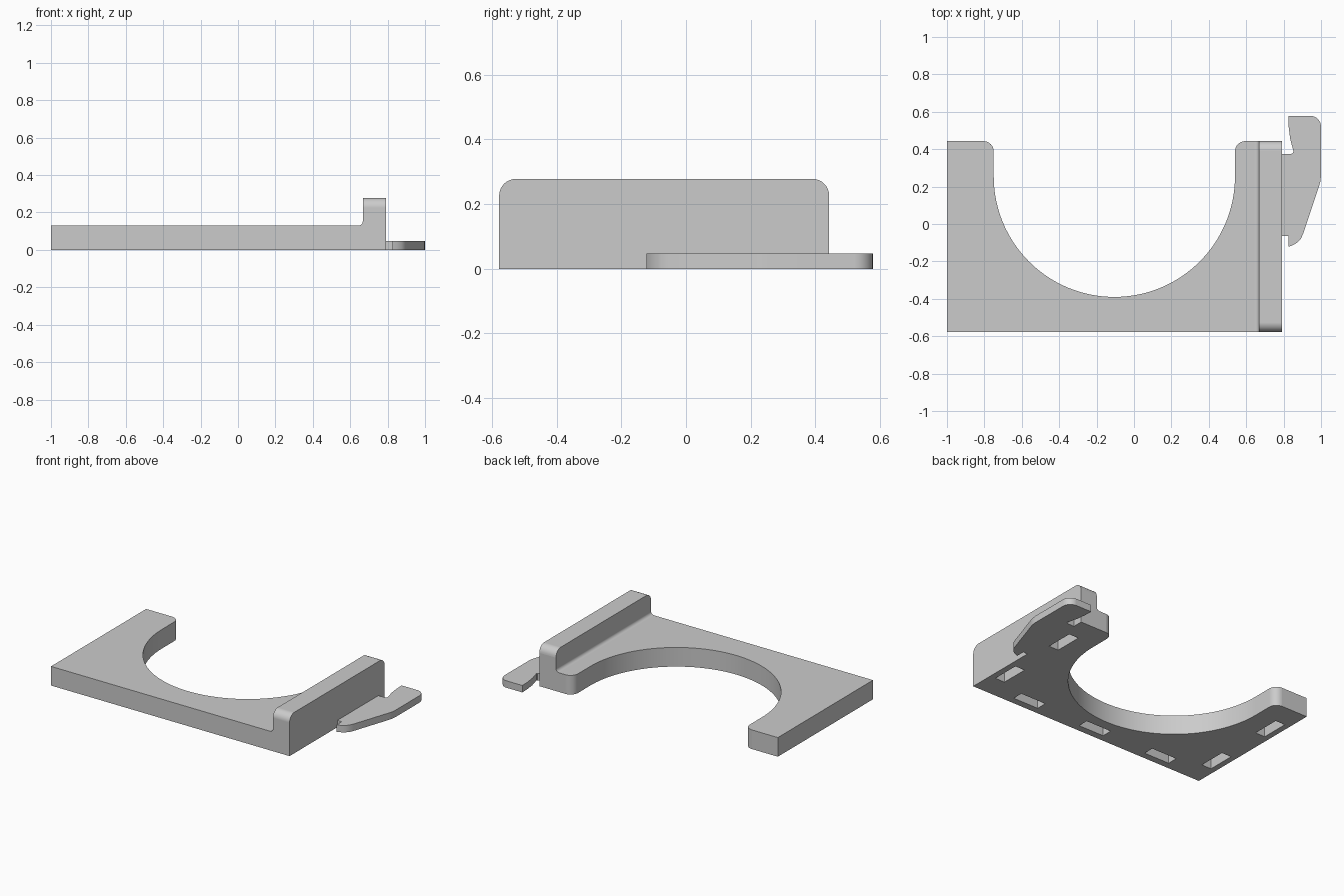
import bpy, bmesh
from math import cos, sin, radians
from mathutils import Vector

if "Cube" in bpy.data.objects:
    bpy.data.objects.remove(bpy.data.objects["Cube"])

grey = bpy.data.materials.new("plain_grey")
grey.diffuse_color = (0.6, 0.6, 0.6, 1)
grey.use_nodes = True
grey.node_tree.nodes["Principled BSDF"].inputs["Base Color"].default_value = grey.diffuse_color


def arc(cx, cy, r, a0, a1, n):
    """Points on an arc, angles in degrees."""
    return [(cx + r * cos(radians(a0 + (a1 - a0) * i / n)),
             cy + r * sin(radians(a0 + (a1 - a0) * i / n))) for i in range(n + 1)]


def prism(name, pts, axis, lo, hi):
    """Extrude a 2D outline along an axis from lo to hi."""
    place = {"x": lambda a, b, d: (d, a, b),
             "y": lambda a, b, d: (a, d, b),
             "z": lambda a, b, d: (a, b, d)}[axis]
    bm = bmesh.new()
    face = bm.faces.new([bm.verts.new(place(a, b, lo)) for a, b in pts])
    ext = bmesh.ops.extrude_face_region(bm, geom=[face])
    verts = [g for g in ext["geom"] if isinstance(g, bmesh.types.BMVert)]
    move = Vector(place(0, 0, hi - lo))
    bmesh.ops.translate(bm, verts=verts, vec=move)
    bmesh.ops.recalc_face_normals(bm, faces=bm.faces)
    mesh = bpy.data.meshes.new(name)
    bm.to_mesh(mesh)
    bm.free()
    mesh.materials.append(grey)
    obj = bpy.data.objects.new(name, mesh)
    bpy.context.collection.objects.link(obj)
    return obj


def activate(obj):
    bpy.ops.object.select_all(action="DESELECT")
    obj.select_set(True)
    bpy.context.view_layer.objects.active = obj


def cut(obj, cutter):
    """Subtract a cutter and remove it."""
    cutter.hide_render = True
    activate(obj)
    mod = obj.modifiers.new("cut", "BOOLEAN")
    mod.operation, mod.solver, mod.object = "DIFFERENCE", "EXACT", cutter
    bpy.ops.object.modifier_apply(modifier=mod.name)
    bpy.data.objects.remove(cutter)


def finish(obj):
    activate(obj)
    bpy.ops.object.shade_smooth_by_angle(angle=radians(30))
    obj.modifiers.new("even_normals", "WEIGHTED_NORMAL").keep_sharp = True


FRONT, BACK, TOP, RIM = -0.578, 0.443, 0.13, 0.278
CX, CY, R = -0.105, 0.255, 0.645

# Plate with upright wall: one L-shaped profile with a small inner fillet
profile = [(-1, 0), (0.792, 0), (0.792, RIM), (0.667, RIM)]
profile += arc(0.645, TOP + 0.022, 0.022, 0, -90, 6) + [(-1, TOP)]
base = prism("base_plate", profile, "y", FRONT, BACK)

# Round opening, flaring at the rounded tips
f = 0.055
opening = arc(CX, CY, R, 180, 360, 64)
opening += arc(CX + R + f, BACK - f, f, 180, 90, 8)
opening += [(CX + R + f, 0.7), (CX - R - f, 0.7)]
opening += arc(CX - R - f, BACK - f, f, 90, 0, 8)
cut(base, prism("opening_cutter", opening, "z", -0.1, 0.5))

# Rounded upper ends of the wall
r = 0.052
for end, s in ((FRONT, -1), (BACK, 1)):
    corner = [(end - s * r + s * y, z) for y, z in arc(0, RIM - r, r, 0, 90, 8)]
    corner += [(end - s * r, 0.4), (end + s * 0.1, 0.4), (end + s * 0.1, RIM - r)]
    cut(base, prism("corner_cutter", corner, "x", 0.6, 0.9))

# Pockets in the underside: three along the front, two on each arm
pockets = [(CX + d, -0.495, 0.095, 0.036) for d in (-0.52, 0, 0.52)]
pockets += [(CX + d, y, 0.036, 0.095) for d in (-0.82, 0.82) for y in (-0.322, 0.187)]
for x, y, w, h in pockets:
    rect = [(x - w, y - h), (x + w, y - h), (x + w, y + h), (x - w, y + h)]
    cut(base, prism("pocket_cutter", rect, "z", -0.1, 0.09))
finish(base)

# Thin hooked clip on the outer side
hook = [(0.792, -0.065), (0.825, -0.065), (0.825, -0.122), (0.85, -0.113),
        (0.875, -0.098), (0.893, -0.078), (0.905, -0.05), (0.99, 0.205),
        (0.997, 0.23), (1.0, 0.26)]
hook += arc(0.942, 0.52, 0.058, 0, 90, 8)
hook += [(0.825, 0.578), (0.827, 0.52), (0.835, 0.455), (0.853, 0.388),
         (0.85, 0.38), (0.842, 0.375), (0.792, 0.375)]
finish(prism("side_clip", hook, "z", 0, 0.047))
